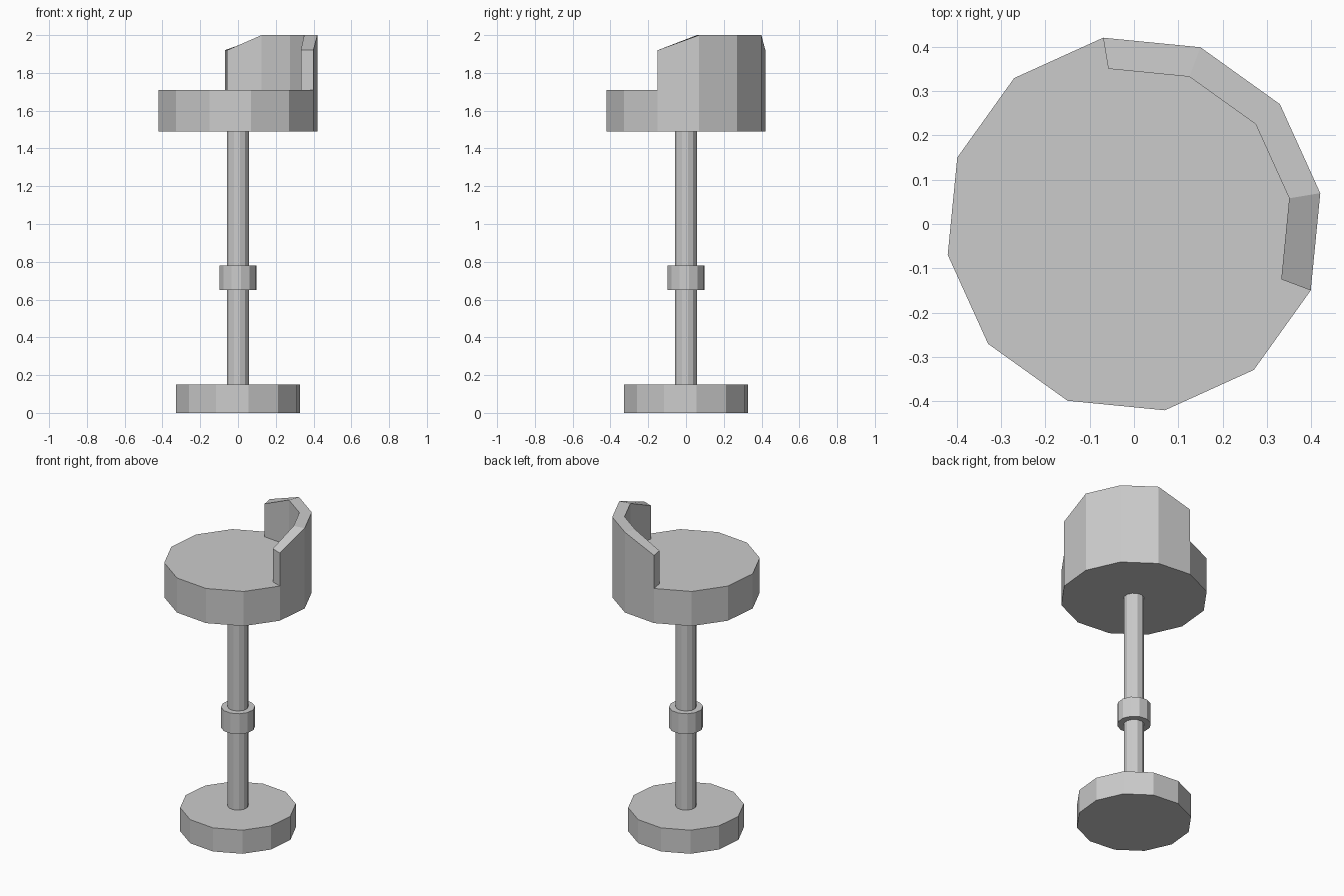
import bpy, bmesh, math

if "Cube" in bpy.data.objects:
    bpy.data.objects.remove(bpy.data.objects["Cube"])

SIDES = 12
TURN = math.radians(9.4)
STEP = 2 * math.pi / SIDES


def ring_point(radius, k, z):
    a = TURN + k * STEP
    return (radius * math.cos(a), radius * math.sin(a), z)


def finish(name, bm):
    bmesh.ops.recalc_face_normals(bm, faces=bm.faces)
    mesh = bpy.data.meshes.new(name)
    bm.to_mesh(mesh)
    bm.free()
    obj = bpy.data.objects.new(name, mesh)
    bpy.context.collection.objects.link(obj)
    return obj


def prism(name, radius, z0, z1):
    """Twelve-sided disc or post between two heights."""
    bm = bmesh.new()
    base = bm.faces.new([bm.verts.new(ring_point(radius, k, z0)) for k in range(SIDES)])
    ext = bmesh.ops.extrude_face_region(bm, geom=[base], use_keep_orig=True)
    for v in ext["geom"]:
        if isinstance(v, bmesh.types.BMVert):
            v.co.z = z1
    return finish(name, bm)


# Pedestal and seat
prism("base", 0.334, 0.0, 0.15)
prism("post", 0.06, 0.15, 1.49)
prism("collar", 0.098, 0.65, 0.78)
prism("seat", 0.426, 1.49, 1.71)

# Curved backrest: wall over four seat sides, lower at both ends
OUTER, INNER, BOTTOM = 0.426, 0.355, 1.71
tops = [1.92, 2.0, 2.0, 2.0, 1.92]
bm = bmesh.new()
sections = [[bm.verts.new(ring_point(r, k - 1, z))
             for r, z in ((OUTER, BOTTOM), (OUTER, top), (INNER, top), (INNER, BOTTOM))]
            for k, top in enumerate(tops)]
for a, b in zip(sections, sections[1:]):
    for i in range(4):
        j = (i + 1) % 4
        bm.faces.new((a[i], a[j], b[j], b[i]))
bm.faces.new(sections[0])
bm.faces.new(sections[-1])
finish("backrest", bm)
